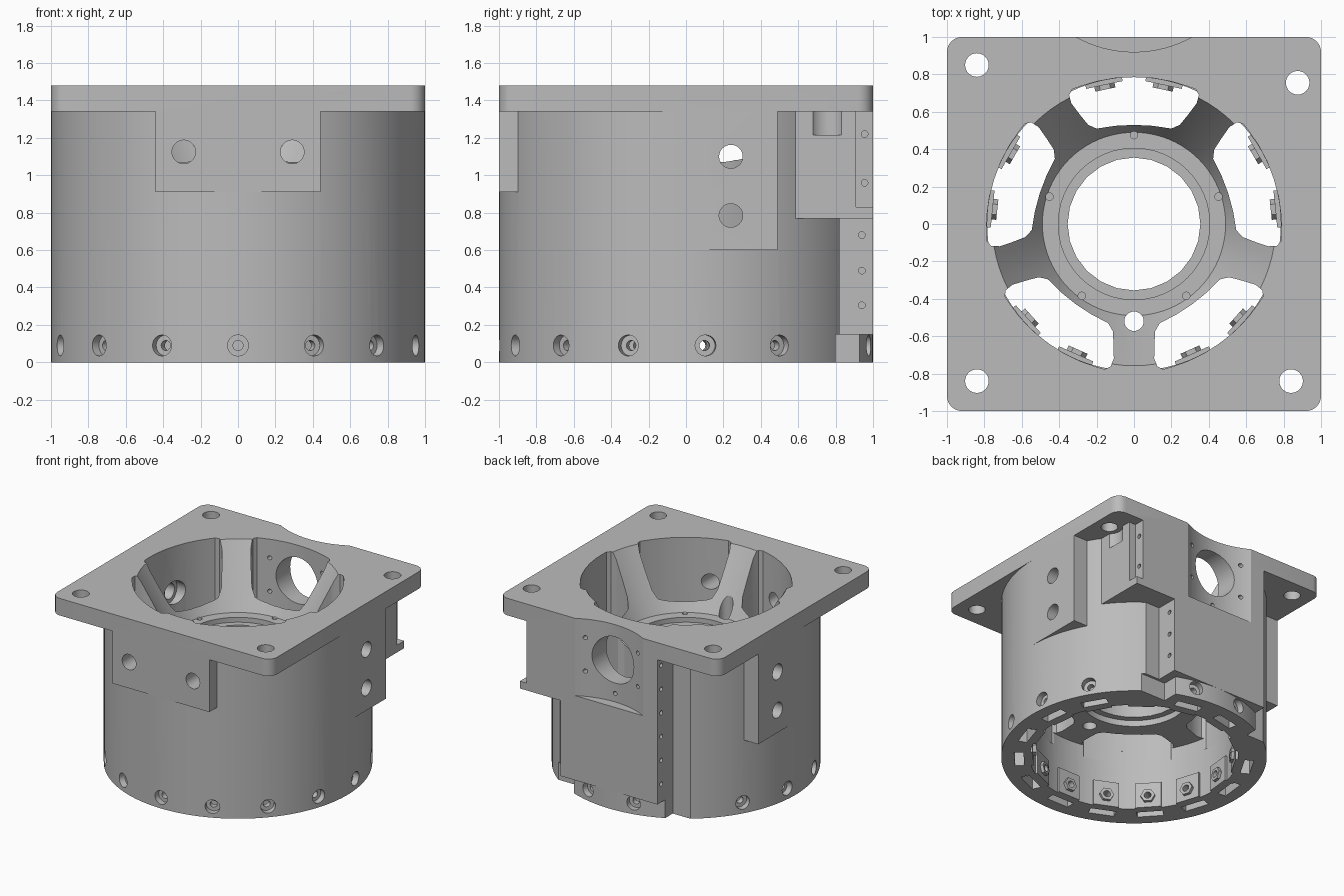
import bpy, bmesh, math
from mathutils import Matrix, Vector

cube = bpy.data.objects.get("Cube")
if cube:
    bpy.data.objects.remove(cube, do_unlink=True)

grey = bpy.data.materials.new("machined grey")
grey.use_nodes = True
tone = (0.5, 0.5, 0.5, 1)
grey.diffuse_color = tone
grey.node_tree.nodes["Principled BSDF"].inputs["Base Color"].default_value = tone

AXIS = {"x": Matrix.Rotation(math.pi / 2, 4, "Y"),
        "y": Matrix.Rotation(math.pi / 2, 4, "X"),
        "z": Matrix.Identity(4)}


def box(bm, lo, hi, turn=Matrix.Identity(4)):
    lo, hi = Vector(lo), Vector(hi)
    m = turn @ Matrix.Translation((lo + hi) / 2) @ Matrix.Diagonal((*(hi - lo), 1))
    return bmesh.ops.create_cube(bm, size=1, matrix=m)["verts"]


def rod(bm, start, r, length, axis="z", sides=32, turn=Matrix.Identity(4), r_top=None):
    """Round bar centred on the two other coordinates of start, running up the axis."""
    mid = Vector(start)
    mid["xyz".index(axis)] += length / 2
    bmesh.ops.create_cone(bm, cap_ends=True, segments=sides, radius1=r,
                          radius2=r if r_top is None else r_top, depth=length,
                          matrix=turn @ Matrix.Translation(mid) @ AXIS[axis])


def make(name, bm):
    bmesh.ops.recalc_face_normals(bm, faces=bm.faces)
    mesh = bpy.data.meshes.new(name)
    bm.to_mesh(mesh)
    bm.free()
    mesh.materials.append(grey)
    ob = bpy.data.objects.new(name, mesh)
    bpy.context.scene.collection.objects.link(ob)
    return ob


# Main barrel
bm = bmesh.new()
rod(bm, (0, 0, 0), 1, 1.4, sides=96)
housing = make("housing", bm)
tools = []


def apply(name, bm, op):
    tool = make(name, bm)
    tool.hide_render = True
    tools.append(tool)
    mod = housing.modifiers.new(name, "BOOLEAN")
    mod.operation, mod.object, mod.solver = op, tool, "MANIFOLD"


def add_box(name, lo, hi):
    bm = bmesh.new()
    box(bm, lo, hi)
    apply(name, bm, "UNION")


def cut_box(name, lo, hi):
    bm = bmesh.new()
    box(bm, lo, hi)
    apply(name, bm, "DIFFERENCE")


def cut_rods(name, rods):
    bm = bmesh.new()
    for args in rods:
        rod(bm, *args)
    apply(name, bm, "DIFFERENCE")


# Square flange with rounded corners
bm = bmesh.new()
box(bm, (-1, -1, 1.34), (1, 1, 1.48))
upright = [e for e in bm.edges if abs(e.verts[0].co.z - e.verts[1].co.z) > 0.1]
bmesh.ops.bevel(bm, geom=upright, offset=0.08, segments=6, profile=0.5, affect="EDGES")
apply("flange", bm, "UNION")

# Mounting pads and back blocks
add_box("front_pad", (-0.44, -1, 0.91), (0.44, -0.5, 1.4))
add_box("right_pad", (0.5, 0, 0.6), (1, 0.49, 1.4))
add_box("left_pad", (-1, 0, 0.6), (-0.5, 0.49, 1.4))
add_box("back_block", (-0.44, 0.5, 0.15), (0.44, 1, 1.4))
add_box("back_corner_block", (0.2, 0.5, 0.77), (0.81, 1, 1.4))

# Interior: tapered upper bore, lower chamber, hub bore
bm = bmesh.new()
rod(bm, (0, 0, 1.0), 0.49, 0.52, sides=80, r_top=0.78)
apply("upper_bore", bm, "DIFFERENCE")
cut_rods("lower_chamber", [((0, 0, -0.1), 0.785, 0.6, "z", 96)])
cut_rods("hub_bore", [((0, 0, 0.4), 0.355, 0.7, "z", 24)])
cut_rods("hub_recesses", [((0, 0, 0.96), 0.405, 0.1, "z", 48),
                          ((0, 0, 0.45), 0.405, 0.1, "z", 48)])

# Five kidney openings between the ribs
half = [(0.1, 0.525), (0.2, 0.51), (0.245, 0.53), (0.29, 0.585), (0.335, 0.645),
        (0.347, 0.69), (0.33, 0.72), (0.29, 0.735), (0.2, 0.762), (0.1, 0.78)]
outline = [(0, 0.53)] + half + [(0, 0.785)] + [(-x, y) for x, y in reversed(half)]
bm = bmesh.new()
for i in range(5):
    turn = Matrix.Rotation(math.radians(72 * i), 4, "Z")
    face = bm.faces.new([bm.verts.new(turn @ Vector((x, y, 0.4))) for x, y in outline])
    top = bmesh.ops.extrude_face_region(bm, geom=[face])["geom"]
    bmesh.ops.translate(bm, vec=(0, 0, 1.2),
                        verts=[v for v in top if isinstance(v, bmesh.types.BMVert)])
apply("kidney_openings", bm, "DIFFERENCE")

# Ring of fastener seats around the foot
ring = [math.radians(270 + 24 * i) for i in range(15)]
open_ring = [a for i, a in enumerate(ring) if i not in (6, 9)]
pads, nuts, bores, seats, slots = (bmesh.new() for _ in range(5))
for a in ring:
    box(pads, (0.76, -0.1, 0), (0.82, 0.1, 0.21), Matrix.Rotation(a, 4, "Z"))
for a in open_ring:
    turn = Matrix.Rotation(a, 4, "Z")
    rod(nuts, (0.735, 0, 0.09), 0.055, 0.05, "x", 6, turn)
    rod(bores, (0.7, 0, 0.09), 0.027, 0.4, "x", 16, turn)
    rod(seats, (0.95, 0, 0.09), 0.056, 0.1, "x", 24, turn)
    box(slots, (0.83, -0.1, -0.1), (0.9, 0.1, 0.17), turn)
apply("nut_pads", pads, "UNION")
apply("nuts", nuts, "UNION")
apply("nut_slots", slots, "DIFFERENCE")
apply("screw_seats", seats, "DIFFERENCE")
apply("screw_bores", bores, "DIFFERENCE")

# Back grooves beside the flat block, and the corner notch
cut_box("right_groove", (0.44, 0.82, 0.14), (0.57, 1.1, 0.77))
cut_box("right_groove_foot", (0.37, 0.8, -0.1), (0.6, 1.1, 0.15))
cut_box("left_groove", (-0.6, 0.8, -0.1), (-0.44, 1.1, 1.34))
cut_box("corner_notch", (0.75, 0.91, 0.83), (0.9, 1.1, 1.34))

# Back scallop and the port with its screw holes
cut_rods("scallop", [((0, 1.56, 0.845), 0.64, 0.8, "z", 96)])
cut_rods("back_port", [((0, 0.6, 1.19), 0.19, 0.6, "y", 48)])
cut_rods("port_screws", [((0.275 * math.cos(math.radians(d)), 0.65,
                           1.19 + 0.275 * math.sin(math.radians(d))), 0.017, 0.5, "y", 12)
                         for d in (-150, -90, -30, 30, 150)])

# Flange holes, with clearance beside the corner block
corners = [(-0.84, 0.85), (0.875, 0.755), (-0.84, -0.84), (0.84, -0.84)]
cut_rods("flange_holes", [((x, y, 1.3), 0.063, 0.3) for x, y in corners])
cut_rods("clearance_pocket", [((0.875, 0.755, 1.215), 0.1, 0.125)])

# Pad holes
cut_rods("front_pad_holes", [((x, -1.1, 1.125), 0.063, 0.6, "y") for x in (-0.29, 0.29)])
cut_rods("side_pad_holes", [((x, 0.24, z), 0.063, 0.5, "x")
                            for x in (-1.1, 0.6) for z in (0.785, 1.1)])
cut_rods("side_hole_recesses", [((x, 0.24, 1.1), 0.095, 0.18, "x") for x in (-0.79, 0.61)])

# Hub holes
cut_rods("hub_screws", [((0.475 * math.cos(a), 0.475 * math.sin(a), 0.88), 0.02, 0.2, "z", 16)
                        for a in (math.radians(90 + 72 * i) for i in range(5))])
cut_rods("hub_drain", [((0, -0.52, 0.4), 0.052, 0.8)])

# Small rail holes on the sides of the back blocks
rail = [((0.38, 0.94, z), 0.018, 0.1, "x", 12) for z in (0.305, 0.49, 0.68)]
rail += [((0.7, 0.955, z), 0.018, 0.1, "x", 12) for z in (0.96, 1.22)]
rail += [((-0.5, 0.95, 0.3 + 0.195 * i), 0.018, 0.1, "x", 12) for i in range(6)]
cut_rods("rail_holes", rail)

# Bake the cuts and drop the helpers
graph = bpy.context.evaluated_depsgraph_get()
baked = bpy.data.meshes.new_from_object(housing.evaluated_get(graph))
housing.modifiers.clear()
housing.data = baked
baked.materials.clear()
baked.materials.append(grey)
for poly in baked.polygons:
    poly.material_index = 0
for tool in tools:
    bpy.data.objects.remove(tool, do_unlink=True)

bpy.ops.object.select_all(action="DESELECT")
housing.select_set(True)
bpy.context.view_layer.objects.active = housing
bpy.ops.object.shade_smooth_by_angle(angle=math.radians(25))
